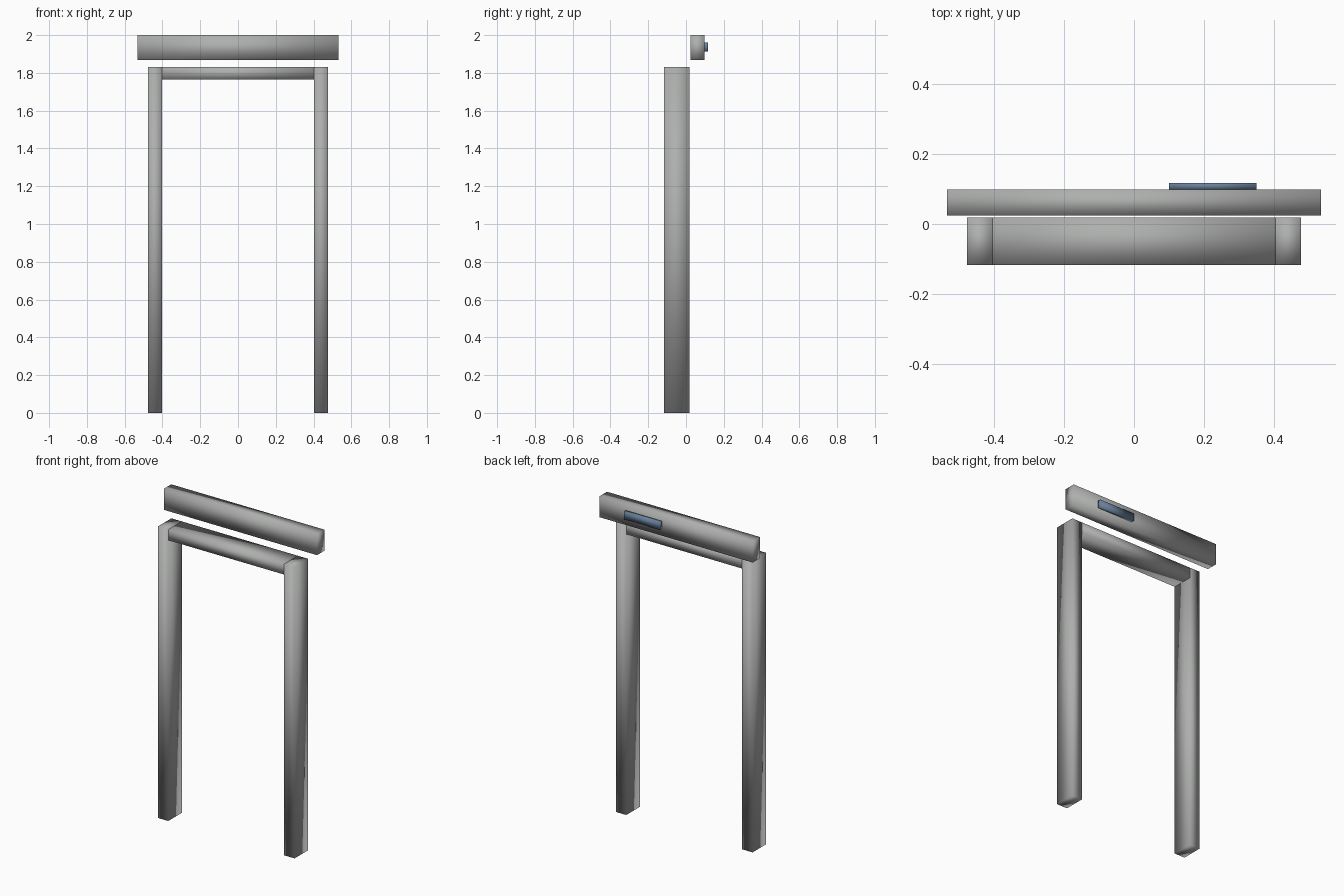
import bpy
import bmesh
from mathutils import Vector

default = bpy.data.objects.get("Cube")
if default:
    bpy.data.objects.remove(default, do_unlink=True)


def make_material(name, colour):
    mat = bpy.data.materials.new(name)
    mat.use_nodes = True
    mat.diffuse_color = colour
    mat.node_tree.nodes["Principled BSDF"].inputs["Base Color"].default_value = colour
    return mat


def box(name, low, high, mat):
    """Softly shaded box between two corners."""
    low, high = Vector(low), Vector(high)
    bm = bmesh.new()
    bmesh.ops.create_cube(bm, size=1)
    for v in bm.verts:
        v.co = (low + high) / 2 + v.co * (high - low)
    for f in bm.faces:
        f.smooth = True
    mesh = bpy.data.meshes.new(name)
    bm.to_mesh(mesh)
    bm.free()
    mesh.materials.append(mat)
    obj = bpy.data.objects.new(name, mesh)
    bpy.context.collection.objects.link(obj)
    return obj


grey = make_material("frame grey", (0.42, 0.43, 0.42, 1))
blue = make_material("sensor blue", (0.14, 0.22, 0.33, 1))

# Door frame dimensions
outer, inner = 0.476, 0.403
front, back = -0.117, 0.018
top, lintel_bottom = 1.832, 1.765

# Two posts and the lintel between them
box("left_post", (inner, front, 0), (outer, back, top), grey)
box("right_post", (-outer, front, 0), (-inner, back, top), grey)
box("lintel", (-inner, front, lintel_bottom), (inner, back, top), grey)

# Rail floating above and behind the frame
box("top_rail", (-0.533, 0.024, 1.868), (0.533, 0.098, 2.0), grey)

# Small plate on the back of the rail
box("rail_plate", (0.10, 0.098, 1.912), (0.35, 0.117, 1.96), blue)
